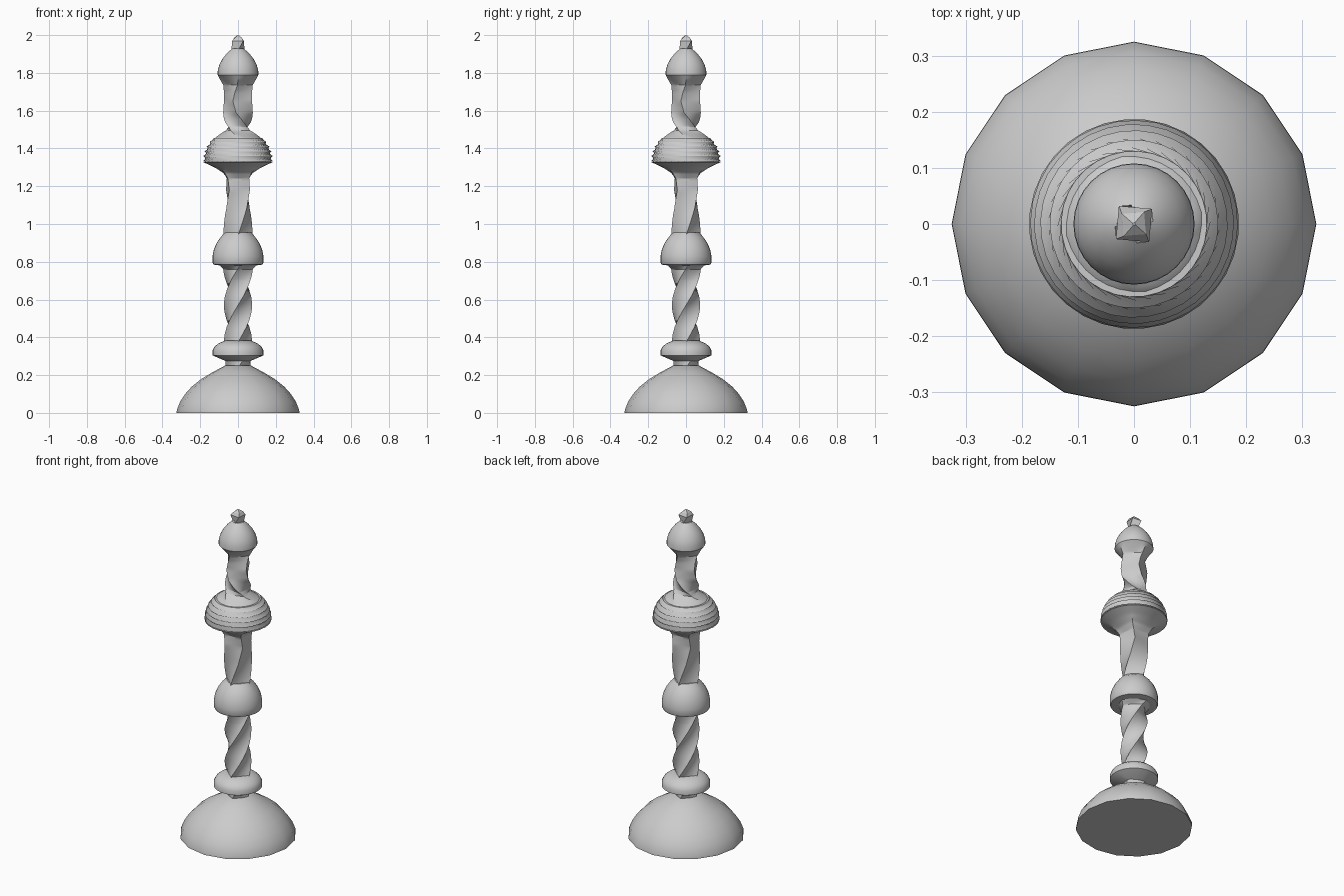
import bpy, bmesh, math

cube = bpy.data.objects.get("Cube")
if cube:
    bpy.data.objects.remove(cube)

grey = bpy.data.materials.new("plain grey")
grey.use_nodes = True
colour = (0.6, 0.6, 0.6, 1)
grey.diffuse_color = colour
grey.node_tree.nodes["Principled BSDF"].inputs["Base Color"].default_value = colour


def ring(bm, n, z, r, turn, square):
    """One cross-section, blended from a circle (0) to a square (1)."""
    verts = []
    for i in range(n):
        a = math.tau * i / n
        flat = math.cos(math.pi / 4) / math.cos(a % (math.pi / 2) - math.pi / 4)
        rho = r * (1 + (flat - 1) * square)
        b = a + math.radians(turn)
        verts.append(bm.verts.new((rho * math.cos(b), rho * math.sin(b), z)))
    return verts


def loft(name, rows, n=32, steps=1, angle=30):
    """Skin rows of (height, radius, turn in degrees, squareness)."""
    rows = [tuple(row) + (0, 0)[:4 - len(row)] for row in rows]
    full = [rows[0]]
    for a, b in zip(rows, rows[1:]):
        for k in range(1, steps + 1):
            full.append([p + (q - p) * k / steps for p, q in zip(a, b)])
    bm = bmesh.new()
    rings = [ring(bm, n, *row) for row in full]
    for low, high in zip(rings, rings[1:]):
        for i in range(n):
            j = (i + 1) % n
            bm.faces.new((low[i], low[j], high[j], high[i]))
    bm.faces.new(rings[0][::-1])
    bm.faces.new(rings[-1])
    mesh = bpy.data.meshes.new(name)
    bm.to_mesh(mesh)
    bm.free()
    mesh.materials.append(grey)
    obj = bpy.data.objects.new(name, mesh)
    bpy.context.collection.objects.link(obj)
    bpy.ops.object.select_all(action="DESELECT")
    obj.select_set(True)
    bpy.context.view_layer.objects.active = obj
    bpy.ops.object.shade_smooth_by_angle(angle=math.radians(angle))
    return obj


# Domed foot and lower collar
loft("base_dome", [(0, .325), (.015, .324), (.06, .306), (.1, .28), (.14, .244),
                   (.18, .194), (.215, .135), (.25, .07)], n=16)
loft("lower_collar", [(.24, .065, 0, .6), (.275, .07, 20, .5), (.302, .13),
                      (.305, .135), (.33, .135), (.35, .125), (.367, .105), (.382, .07)])

# Lower twisted shaft and its bulb
loft("lower_shaft", [(.375, .075, 0, 1), (.7, .075, 150, 1), (.76, .078, 178, .8),
                     (.785, .1, 190, .2)], steps=8)
loft("middle_bulb", [(.78, .09), (.785, .13), (.795, .135), (.83, .135), (.865, .128),
                     (.9, .113), (.93, .092), (.955, .072, 0, .5)])

# Upper twisted shaft flaring out under the wide knob
loft("upper_shaft", [(.94, .077, 0, 1), (1.08, .077, 36, 1), (1.18, .078, 54, 1),
                     (1.24, .08, 48, 1), (1.27, .1, 45, .75), (1.3, .137, 45, .3),
                     (1.328, .186, 45, 0)], steps=5)

# Wide knob: strongly twisted rows fold into overlapping scales
scales = [(1.325, .186), (1.333, .187), (1.36, .185), (1.385, .178), (1.41, .167),
          (1.435, .15), (1.455, .13)]
loft("scaled_knob", [(z, r, -40 * i, 0) for i, (z, r) in enumerate(scales)], angle=15)
loft("knob_crown", [(1.43, .14, 120, 0), (1.455, .122, 100, .1), (1.475, .098, 80, .4),
                    (1.495, .075, 60, .8), (1.52, .067, 40, 1)], steps=3)

# Neck with a reversing twist, flaring into the top bulb
loft("neck", [(1.5, .066, 55, 1), (1.54, .074, 22, 1), (1.59, .079, -8, 1),
              (1.65, .079, -20, 1), (1.7, .076, -12, 1), (1.735, .078, -2, .9),
              (1.765, .095, 0, .4), (1.79, .108, 0, 0)], steps=4)
loft("top_bulb", [(1.785, .1), (1.79, .108), (1.815, .107), (1.845, .098),
                  (1.875, .082), (1.9, .062), (1.918, .043), (1.928, .03)])

# Faceted finial
loft("finial", [(1.915, .034, 0, 1), (1.968, .042, 40, 1), (1.985, .028, 50, 1),
                (2, .003, 60, 1)], n=4, angle=5)
